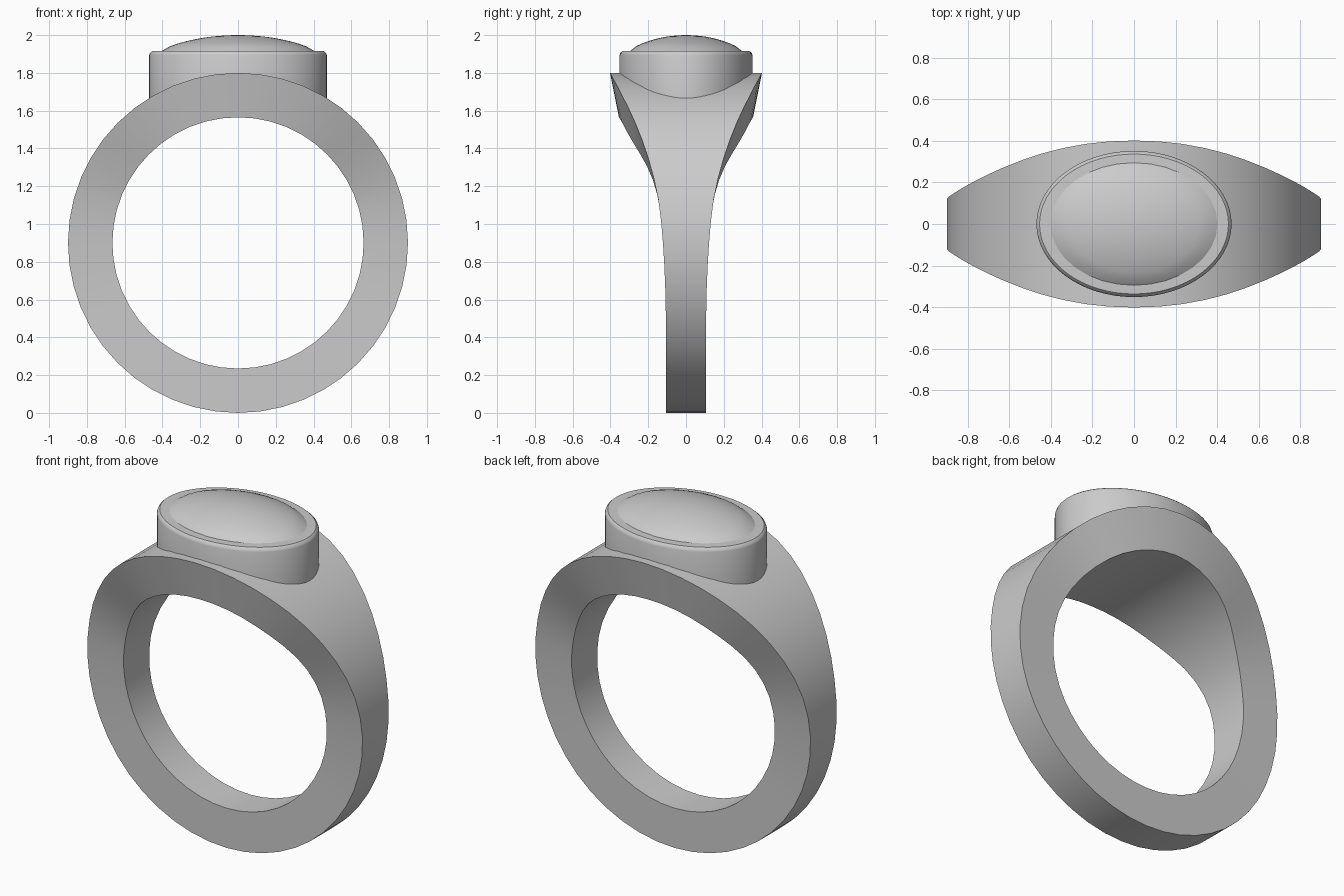
import bpy, bmesh
from math import sin, cos, pi, radians, sqrt

if "Cube" in bpy.data.objects:
    bpy.data.objects.remove(bpy.data.objects["Cube"])

SEG = 48
R_OUT, R_IN, CZ = 0.90, 0.665, 0.90

# half-width of the band by degrees from the top: (angle, outer edge, inner edge)
WIDTHS = [(0, .402, .355), (15, .386, .341), (30, .338, .306), (41, .288, .262),
          (52, .236, .208), (63, .188, .165), (75, .147, .136), (90, .122, .120),
          (110, .108, .108), (140, .107, .107), (180, .107, .107)]


def half_width(angle, col):
    """Smooth (cubic Hermite) lookup in the width table."""
    for i in range(len(WIDTHS) - 1):
        a, b = WIDTHS[i], WIDTHS[i + 1]
        if angle <= b[0] + 1e-6:
            def slope(k):
                if k == 0 or k == len(WIDTHS) - 1:
                    return 0.0
                p, n = WIDTHS[k - 1], WIDTHS[k + 1]
                return (n[col] - p[col]) / (n[0] - p[0])
            h = b[0] - a[0]
            t = (angle - a[0]) / h
            return ((2*t**3 - 3*t**2 + 1) * a[col] + (t**3 - 2*t**2 + t) * h * slope(i)
                    + (3*t**2 - 2*t**3) * b[col] + (t**3 - t**2) * h * slope(i + 1))


def finish(bm, name, angle=30):
    bmesh.ops.recalc_face_normals(bm, faces=bm.faces)
    mesh = bpy.data.meshes.new(name)
    bm.to_mesh(mesh)
    bm.free()
    ob = bpy.data.objects.new(name, mesh)
    bpy.context.collection.objects.link(ob)
    bpy.ops.object.select_all(action='DESELECT')
    ob.select_set(True)
    bpy.context.view_layer.objects.active = ob
    bpy.ops.object.shade_smooth_by_angle(angle=radians(angle))
    return ob


def bridge(bm, a, b):
    n = len(a)
    for i in range(n):
        j = (i + 1) % n
        bm.faces.new((a[i], a[j], b[j], b[i]))


def oval_loft(name, rings, seg):
    """Stack of horizontal ellipses (rx, ry, z), capped at both ends."""
    bm = bmesh.new()
    loops = [[bm.verts.new((rx * cos(2*pi*i/seg), ry * sin(2*pi*i/seg), z))
              for i in range(seg)] for rx, ry, z in rings]
    for a, b in zip(loops, loops[1:]):
        bridge(bm, a, b)
    bm.faces.new(loops[0])
    bm.faces.new(loops[-1])
    return finish(bm, name)


# tapered band: four-point cross-section swept round the finger hole
bm = bmesh.new()
sections = []
for i in range(SEG):
    deg = 360 * i / SEG
    d = min(deg, 360 - deg)
    s, c = sin(radians(deg)), cos(radians(deg))
    wo, wi = half_width(d, 1), half_width(d, 2)
    sections.append([bm.verts.new((r * s, y, CZ + r * c)) for r, y in
                     ((R_OUT, -wo), (R_OUT, wo), (R_IN, wi), (R_IN, -wi))])
for i in range(SEG):
    bridge(bm, sections[i - 1], sections[i])
finish(bm, "band")

# oval setting with a softened top edge
oval_loft("setting", [(.47, .352, 1.62), (.47, .352, 1.893), (.466, .348, 1.905),
                      (.455, .337, 1.915), (.39, .28, 1.917)], 64)

# domed stone, a shallow spherical cap stretched to an oval
dome = []
for k in range(10):
    t = 1 - k / 9 * 0.97
    dome.append((.405 * t, .297 * t, 1.915 + .085 * (0.6 * (1 - t*t) + 0.4 * sqrt(1 - t*t))))
oval_loft("stone", [(.405, .297, 1.88)] + dome, 32)
